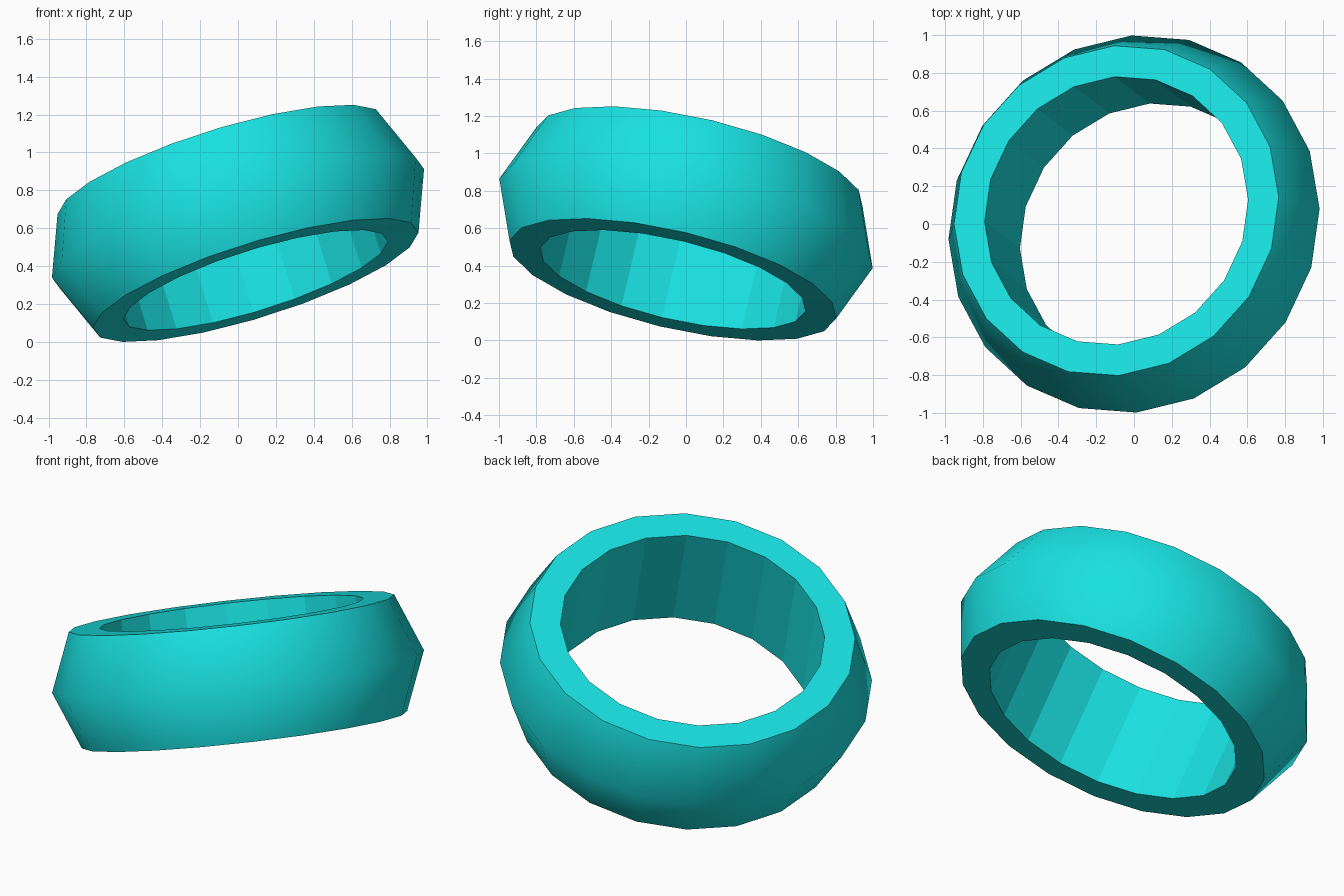
import bpy, bmesh, math
from mathutils import Vector, Matrix

if "Cube" in bpy.data.objects:
    bpy.data.objects.remove(bpy.data.objects["Cube"])

SIDES = 20
HALF = 0.322
# ring cross-section: (radius, height along the ring axis)
PROFILE = [(0.729, -HALF), (0.898, -HALF), (1.0265, 0.0), (0.898, HALF), (0.729, HALF)]

# tilted frame of the ring: axis, and direction of the first corner
axis = Vector((-0.29, 0.22, 0.932)).normalized()
corner = Vector((-0.013, 0.998, 0))
corner.z = -(axis.x * corner.x + axis.y * corner.y) / axis.z
corner.normalize()
side = axis.cross(corner)
tilt = Matrix((corner, side, axis)).transposed()

# ring body: revolve the closed profile
bm = bmesh.new()
loops = []
for i in range(SIDES):
    a = 2 * math.pi * i / SIDES
    loops.append([bm.verts.new(tilt @ Vector((r * math.cos(a), r * math.sin(a), h)))
                  for r, h in PROFILE])
n = len(PROFILE)
for i in range(SIDES):
    p, q = loops[i], loops[(i + 1) % SIDES]
    for j in range(n):
        k = (j + 1) % n
        f = bm.faces.new((p[j], q[j], q[k], p[k]))
        f.smooth = j in (1, 2)          # bevelled outside is smooth, the rest faceted
bmesh.ops.recalc_face_normals(bm, faces=bm.faces[:])

# sharp rims between the smooth outside and the flat faces
for e in bm.edges:
    e.smooth = all(f.smooth for f in e.link_faces)

# stand on z = 0
low = min(v.co.z for v in bm.verts)
bmesh.ops.translate(bm, verts=bm.verts[:], vec=(0, 0, -low))

mesh = bpy.data.meshes.new("ring")
bm.to_mesh(mesh)
bm.free()
ring = bpy.data.objects.new("ring", mesh)
bpy.context.collection.objects.link(ring)

mat = bpy.data.materials.new("turquoise")
mat.diffuse_color = (0.01, 0.75, 0.75, 1)
mat.use_nodes = True
mat.node_tree.nodes["Principled BSDF"].inputs["Base Color"].default_value = mat.diffuse_color
mesh.materials.append(mat)
